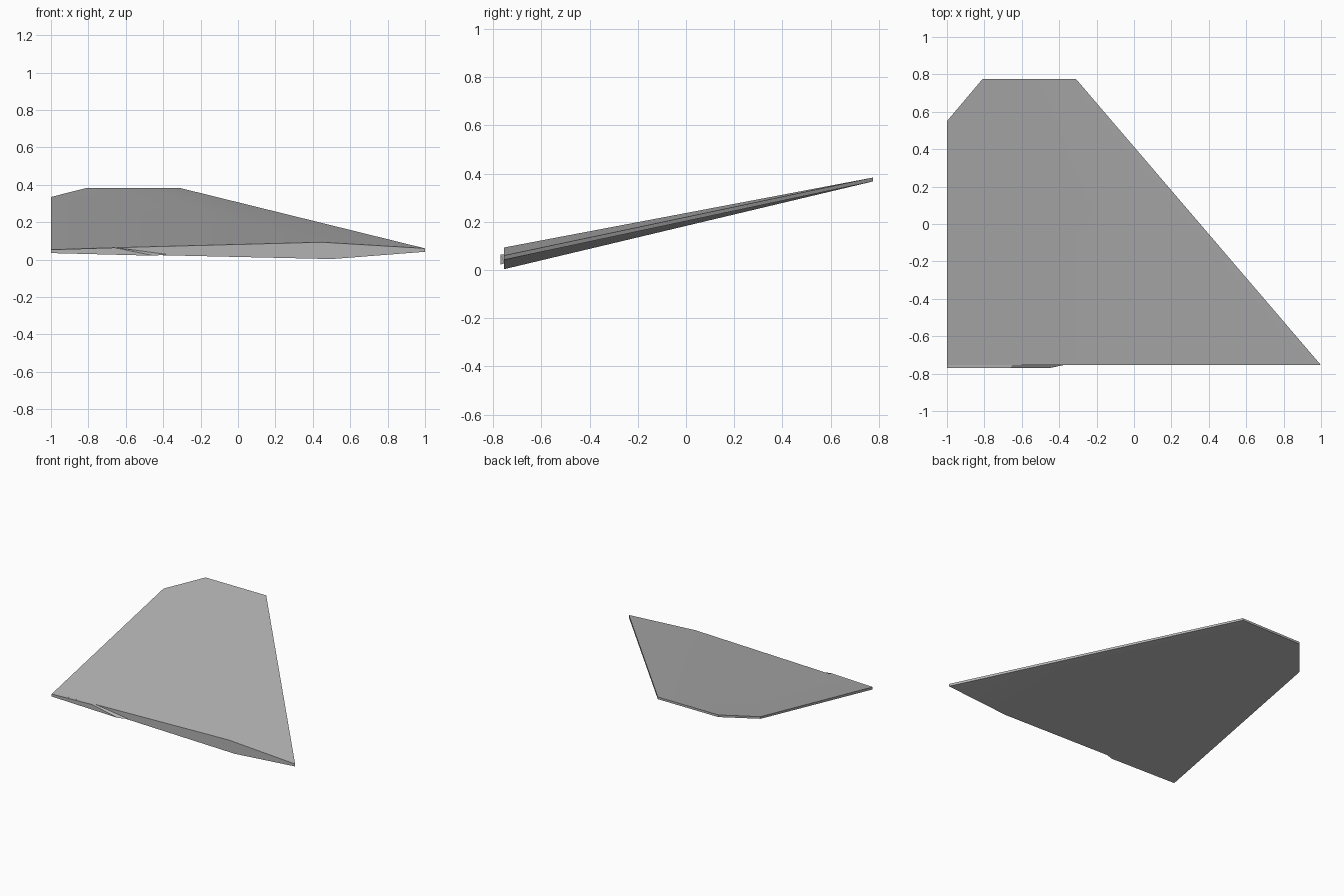
import bpy
import bmesh
from math import radians

cube = bpy.data.objects.get("Cube")
if cube:
    bpy.data.objects.remove(cube, do_unlink=True)

GREY = (0.45, 0.45, 0.45, 1)
grey = bpy.data.materials.new("plain grey")
grey.use_nodes = True
grey.diffuse_color = GREY
grey.node_tree.nodes["Principled BSDF"].inputs["Base Color"].default_value = GREY


def slab(name, upper, lower, panels):
    """Close two matching outlines into a solid, split into the given panels."""
    bm = bmesh.new()
    top = [bm.verts.new(p) for p in upper]
    low = [bm.verts.new(p) for p in lower]
    for panel in panels:
        bm.faces.new([top[i] for i in panel])
        bm.faces.new([low[i] for i in reversed(panel)])
    for i in range(len(top)):
        j = (i + 1) % len(top)
        bm.faces.new([top[i], low[i], low[j], top[j]])
    bmesh.ops.recalc_face_normals(bm, faces=bm.faces)
    mesh = bpy.data.meshes.new(name)
    bm.to_mesh(mesh)
    bm.free()
    mesh.materials.append(grey)
    obj = bpy.data.objects.new(name, mesh)
    bpy.context.collection.objects.link(obj)
    bpy.ops.object.select_all(action="DESELECT")
    obj.select_set(True)
    bpy.context.view_layer.objects.active = obj
    bpy.ops.object.shade_smooth_by_angle(angle=radians(30))
    return obj


# Fin: thick along the ridge at the root, thin at the tip and edges
ROOT, TIP = -0.755, 0.775
fin_top = [(-1, ROOT, 0.055), (0.45, ROOT, 0.093), (1, ROOT, 0.06),
           (-0.31, TIP, 0.383), (-0.5, TIP, 0.383), (-0.81, TIP, 0.383),
           (-1, 0.55, 0.335)]
fin_low = [(-1, ROOT, 0.037), (0.5, ROOT, 0.003), (1, ROOT, 0.042),
           (-0.31, TIP, 0.367), (-0.5, TIP, 0.367), (-0.81, TIP, 0.367),
           (-1, 0.55, 0.319)]
slab("fin", fin_top, fin_low, [(0, 1, 4, 5, 6), (1, 2, 3, 4)])

# Root tab: shallow step on the root face with a slanted end
FRONT = -0.77
tab_top = [(-1, FRONT, 0.053), (-0.66, FRONT, 0.064),
           (-0.65, ROOT, 0.064), (-1, ROOT, 0.055)]
tab_low = [(-1, FRONT, 0.035), (-0.45, FRONT, 0.021),
           (-0.38, ROOT, 0.028), (-1, ROOT, 0.037)]
slab("root_tab", tab_top, tab_low, [(0, 1, 2, 3)])
